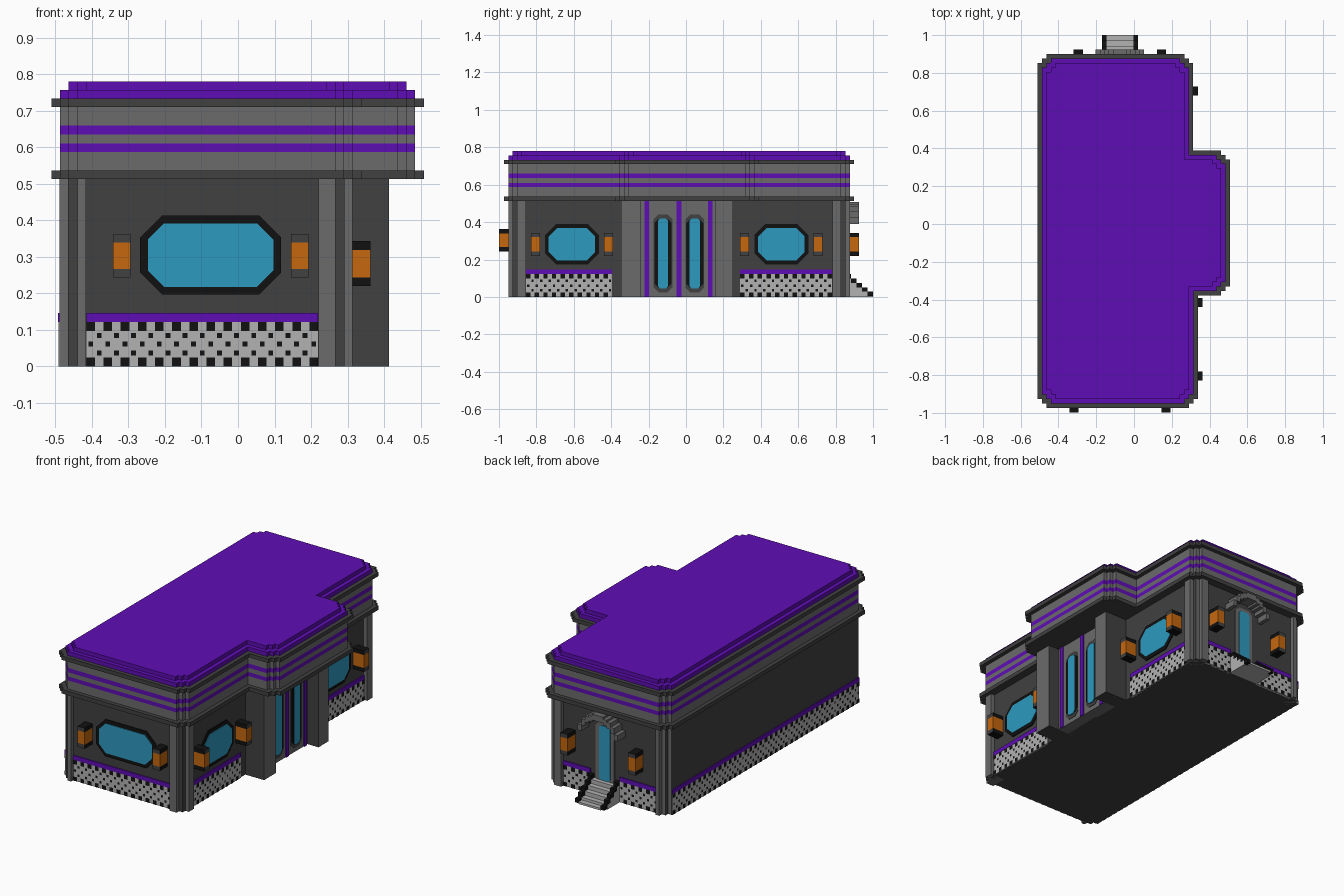
import bpy, bmesh, math

cube = bpy.data.objects.get("Cube")
if cube:
    bpy.data.objects.remove(cube)

V = 0.0235  # block size of the stepped style


def material(name, rgb):
    lin = [(c / 255 / 12.92) if c < 11 else ((c / 255 + 0.055) / 1.055) ** 2.4 for c in rgb]
    m = bpy.data.materials.new(name)
    m.use_nodes = True
    m.diffuse_color = (*lin, 1)
    m.node_tree.nodes["Principled BSDF"].inputs["Base Color"].default_value = (*lin, 1)
    return m


PURPLE = material("purple", (95, 13, 182))
DARK = material("dark grey", (65, 65, 65))
GREY = material("mid grey", (107, 107, 107))
LIGHT = material("light grey", (178, 178, 178))
BLACK = material("black", (17, 17, 17))
BLUE = material("window blue", (45, 154, 192))
ORANGE = material("lamp orange", (197, 103, 15))


def finish(name, bm, mats, recalc=True):
    if recalc:
        bmesh.ops.recalc_face_normals(bm, faces=bm.faces)
    me = bpy.data.meshes.new(name)
    bm.to_mesh(me)
    bm.free()
    for m in mats:
        me.materials.append(m)
    ob = bpy.data.objects.new(name, me)
    bpy.context.collection.objects.link(ob)
    return ob


def extrude(name, pts, shift, mats, rule=None):
    """Extrude a closed 3D outline by a vector; rule picks a material by normal."""
    bm = bmesh.new()
    vs = [bm.verts.new(p) for p in pts]
    low = bm.faces.new(vs)
    top = bmesh.ops.extrude_face_region(bm, geom=[low], use_keep_orig=True)
    bmesh.ops.translate(bm, vec=shift, verts=[g for g in top["geom"] if isinstance(g, bmesh.types.BMVert)])
    bmesh.ops.recalc_face_normals(bm, faces=bm.faces)
    if rule:
        for f in bm.faces:
            f.material_index = rule(f.normal)
    return finish(name, bm, mats)


def slab(name, outline, z0, z1, mat):
    return extrude(name, [(x, y, z0) for x, y in outline], (0, 0, z1 - z0), [mat])


def box(name, x0, x1, y0, y1, z0, z1, mats, rule=None):
    pts = [(x0, y0, z0), (x1, y0, z0), (x1, y1, z0), (x0, y1, z0)]
    return extrude(name, pts, (0, 0, z1 - z0), mats, rule)


# Wall coordinates: u along the wall, z up, d outward from the centre
AXIS = {"front": (0, -1), "back": (0, 1), "right": (1, 0), "left": (-1, 0)}


def on_wall(side, u, z, d):
    nx, ny = AXIS[side]
    return (nx * d, u, z) if nx else (u, ny * d, z)


def plate(name, side, pts, d0, d1, mats, rule=None):
    nx, ny = AXIS[side]
    return extrude(name, [on_wall(side, u, z, d0) for u, z in pts],
                   (nx * (d1 - d0), ny * (d1 - d0), 0), mats, rule)


def rect(u0, u1, z0, z1):
    return [(u0, z0), (u1, z0), (u1, z1), (u0, z1)]


def octagon(u0, u1, z0, z1, c):
    return [(u0 + c, z0), (u1 - c, z0), (u1, z0 + c), (u1, z1 - c),
            (u1 - c, z1), (u0 + c, z1), (u0, z1 - c), (u0, z0 + c)]


def stepped(x, y, sx, sy):
    """Two-step stair replacing a convex corner, ordered from the x run to the y run."""
    steps = [(2, 0), (2, 1), (1, 1), (1, 2), (0, 2)]
    return [(x - sx * a * V, y - sy * b * V) for a, b in steps]


def footprint(g):
    """Building outline with the side bay, grown outward by g."""
    x0, xf, xb, xm = -0.487 - g, 0.314 + g, 0.29 + g, 0.485 + g
    y0, y1, b0, b1 = -0.95 - g, 0.876 + g, -0.355 - g, 0.366 + g
    return (stepped(x0, y0, -1, -1)[::-1] + stepped(xf, y0, 1, -1) + [(xf, b0)]
            + stepped(xm, b0, 1, -1) + stepped(xm, b1, 1, 1)[::-1] + [(xb, b1)]
            + stepped(xb, y1, 1, 1)[::-1] + stepped(x0, y1, -1, 1))


# Stacked bands of the frieze, cornices and roof
for name, z0, z1, grow, mat in [
        ("lower_cornice", 0.513, 0.537, V, DARK), ("frieze_bottom", 0.537, 0.587, 0, GREY),
        ("stripe_lower", 0.587, 0.61, 0, PURPLE), ("frieze_middle", 0.61, 0.635, 0, GREY),
        ("stripe_upper", 0.635, 0.66, 0, PURPLE), ("frieze_top", 0.66, 0.71, 0, GREY),
        ("upper_cornice", 0.71, 0.733, V, DARK), ("roof_edge", 0.733, 0.757, 0, PURPLE),
        ("roof", 0.757, 0.78, -V, PURPLE)]:
    slab(name, footprint(grow), z0, z1, mat)

# Main walls, set back slightly from the pilasters
FRONT, BACK, LEFT, RIGHT_F, RIGHT_B = 0.927, 0.852, 0.487, 0.291, 0.267
slab("walls", [(-0.465, -FRONT), (RIGHT_F, -FRONT), (RIGHT_F, 0), (RIGHT_B, 0),
               (RIGHT_B, BACK), (-0.465, BACK)], 0, 0.513, DARK)
plate("left_wall", "left", rect(-0.9, 0.827, 0, 0.513), 0.46, LEFT + 0.001, [DARK])

# Corner pilasters with stepped edges
for name, x, y, sx, sy, n in [("front_left", 0.314, -0.95, 1, -1, 4), ("back_left", 0.29, 0.876, 1, 1, 4),
                              ("front_right", -0.487, -0.95, -1, -1, 3), ("back_right", -0.487, 0.876, -1, 1, 3)]:
    xi, yi = x - sx * n * V, y - sy * 4 * V
    slab(name + "_pilaster", [(xi, y)] + stepped(x, y, sx, sy) + [(x, yi), (xi, yi)], 0.0, 0.513, GREY)


# Chequered base with purple trim
def dado(side, u0, u1, d):
    plate(side + "_dado", side, rect(u0, u1, 0, 0.122), d - 0.01, d + 0.004, [LIGHT])
    plate(side + "_dado_trim", side, rect(u0, u1, 0.122, 0.147), d - 0.01, d + 0.006, [PURPLE])
    n = round((u1 - u0) / V)
    w, h = (u1 - u0) / n, 0.122 / 5
    bm = bmesh.new()
    for i in range(n):
        for j in range(5):
            if (i + j) % 2 == 0:
                s = 0.5 if j in (0, 4) else 0.28
                cu, cz = u0 + (i + 0.5) * w, (j + 0.5) * h
                f = bm.faces.new([bm.verts.new(on_wall(side, u, z, d + 0.006)) for u, z in
                                  rect(cu - s * w, cu + s * w, cz - s * h, cz + s * h)])
                f.normal_update()
                if f.normal.x * AXIS[side][0] + f.normal.y * AXIS[side][1] < 0:
                    f.normal_flip()
    finish(side + "_dado_checks", bm, [BLACK], recalc=False)


dado("front", -0.415, 0.219, FRONT)
dado("back", -0.415, -0.17, BACK)
dado("back", 0.02, 0.195, BACK)
dado("left", -0.9, 0.827, LEFT)
dado("right", -0.855, -0.395, RIGHT_F)
dado("right", 0.29, 0.78, RIGHT_B)

# Octagonal windows
for side, u0, u1, z0, z1, d in [("front", -0.268, 0.118, 0.197, 0.413, FRONT),
                                ("right", -0.755, -0.465, 0.174, 0.39, RIGHT_F),
                                ("right", 0.365, 0.655, 0.174, 0.39, RIGHT_B)]:
    plate(side + "_window_frame", side, octagon(u0, u1, z0, z1, 0.06), d - 0.01, d + 0.006, [BLACK])
    plate(side + "_window_glass", side, octagon(u0 + 0.021, u1 - 0.021, z0 + 0.021, z1 - 0.021, 0.045),
          d, d + 0.009, [BLUE])


# Wall lanterns: orange body, black caps with dark outer faces
def lantern(side, u, z0, z1, d):
    nx, ny = AXIS[side]
    outer = lambda n: 1 if n.x * nx + n.y * ny > 0.5 else 0
    plate(side + "_lantern", side, rect(u - 0.024, u + 0.024, z0 + V, z1 - V), d - 0.01, d + 0.072, [ORANGE])
    for a, b in ((z0, z0 + V), (z1 - V, z1)):
        plate(side + "_lantern_cap", side, rect(u - 0.024, u + 0.024, a, b), d - 0.01, d + 0.072,
              [BLACK, DARK], outer)


for u in (-0.318, 0.169):
    lantern("front", u, 0.243, 0.363, FRONT)
for u in (-0.295, 0.145):
    lantern("back", u, 0.22, 0.343, BACK)
for u, d in ((-0.805, RIGHT_F), (-0.415, RIGHT_F), (0.312, RIGHT_B), (0.705, RIGHT_B)):
    lantern("right", u, 0.22, 0.343, d)

# Side entrance: recessed doors between two deep pilasters
PANEL = 0.342
for y0, y1 in ((-0.348, -0.24), (0.155, 0.25)):
    box("entrance_pilaster", 0.25, 0.413, y0, y1, 0, 0.513, [DARK, GREY], lambda n: 1 if n.x > 0.5 else 0)
plate("entrance_panel", "right", rect(-0.24, 0.155, 0, 0.513), 0.25, PANEL, [GREY])
for y in (-0.21, -0.037, 0.13):
    plate("entrance_stripe", "right", rect(y - 0.0125, y + 0.0125, 0, 0.513), PANEL - 0.01, PANEL + 0.006, [PURPLE])
for y in (-0.123, 0.047):
    for name, w, z0, z1, c, t, mat in (("door_surround", 0.05, 0.025, 0.44, 0.025, 0.003, DARK),
                                       ("door_frame", 0.046, 0.05, 0.415, 0.02, 0.006, BLACK),
                                       ("door_glass", 0.027, 0.045, 0.42, 0.012, 0.009, BLUE)):
        plate(name, "right", octagon(y - w, y + w, z0, z1, c), PANEL - 0.01, PANEL + t, [mat])

# Back door with stepped arch
CX = -0.075
plate("back_door_frame", "back", octagon(CX - 0.06, CX + 0.06, 0.08, 0.44, 0.025), BACK - 0.01, BACK + 0.005, [GREY])
plate("back_door_glass", "back", octagon(CX - 0.036, CX + 0.036, 0.1, 0.42, 0.012), BACK - 0.01, BACK + 0.009, [BLUE])
for k, n in ((0, 4), (1, 4), (2, 3.5), (3, 3), (4, 2), (5, 0.5)):
    for s in ((-1, 1) if k else (1,)):
        u, z = CX + s * k * V, 0.39 + (n - 0.5) * V
        plate("arch_block", "back", rect(u - V / 2, u + V / 2, z, z + 1.5 * V), BACK - 0.01, BACK + 0.073, [GREY])

# Back steps with stepped side rails
for i in range(5):
    y0, y1 = 0.852 + i * 0.0296, 0.852 + (i + 1) * 0.0296
    top = 0.122 - i * V
    box("step", -0.147, -0.003, y0, y1, 0, max(top - V, 0.012), [LIGHT])
    for x in (-0.17, -0.003):
        if top > V * 1.3:
            box("rail_base", x, x + V, y0, y1, 0, top - V, [LIGHT])
        box("rail_cap", x, x + V, y0, y1, max(top - V, 0), top, [BLACK])
